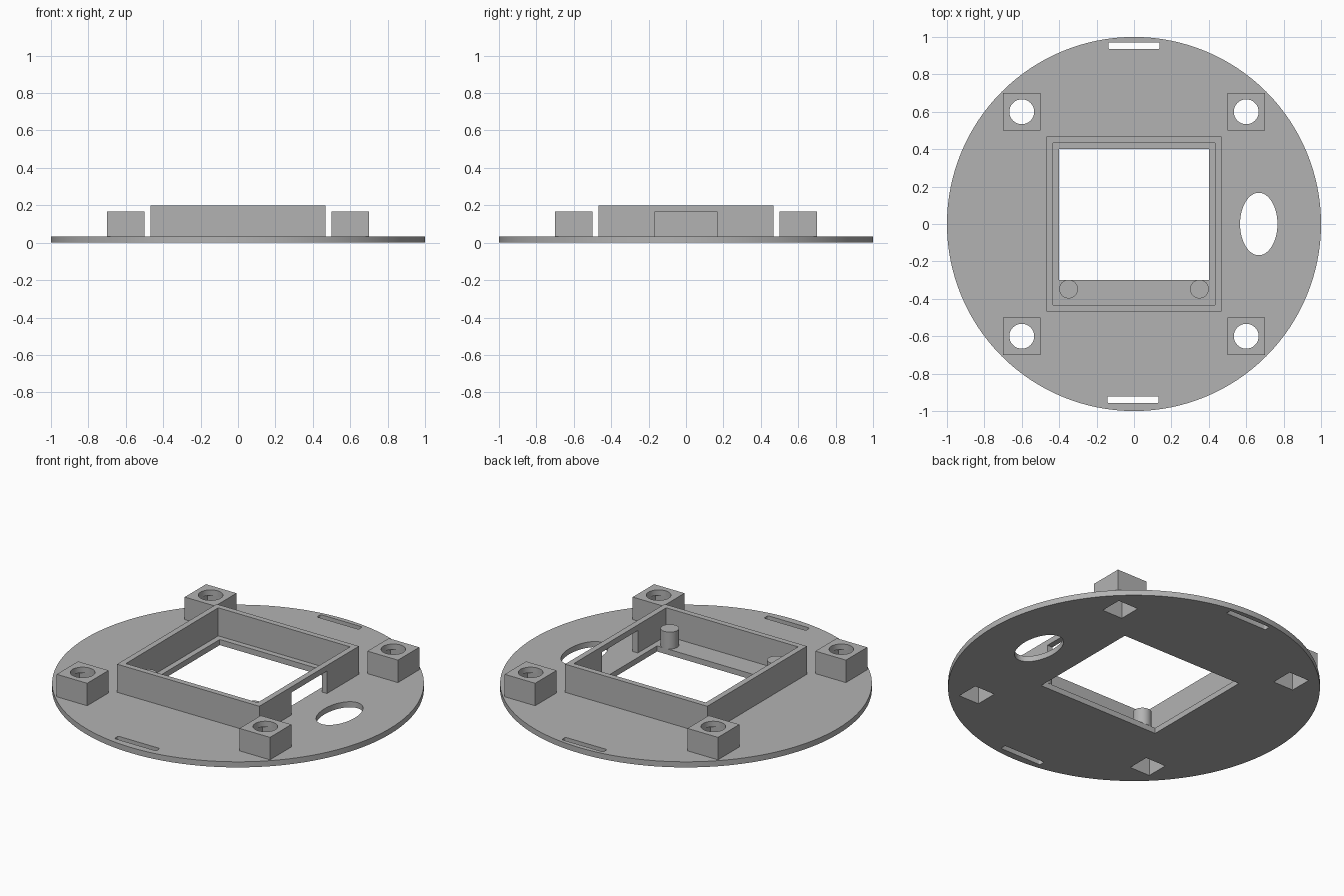
import bpy, bmesh
from math import radians
from mathutils import Matrix

cube = bpy.data.objects.get("Cube")
if cube:
    bpy.data.objects.remove(cube, do_unlink=True)

grey = bpy.data.materials.new("plain grey")
grey.use_nodes = True
grey.diffuse_color = (0.45, 0.45, 0.45, 1)
grey.node_tree.nodes["Principled BSDF"].inputs["Base Color"].default_value = (0.45, 0.45, 0.45, 1)

T = 1 / 30  # sheet and wall thickness


def finish(name, bm):
    mesh = bpy.data.meshes.new(name)
    bm.to_mesh(mesh)
    bm.free()
    mesh.materials.append(grey)
    ob = bpy.data.objects.new(name, mesh)
    bpy.context.collection.objects.link(ob)
    return ob


def box(name, x0, x1, y0, y1, z0, z1, round_corners=0):
    bm = bmesh.new()
    place = Matrix.Translation(((x0 + x1) / 2, (y0 + y1) / 2, (z0 + z1) / 2))
    bmesh.ops.create_cube(bm, size=1, matrix=place @ Matrix.Diagonal((x1 - x0, y1 - y0, z1 - z0, 1)))
    if round_corners:
        upright = [e for e in bm.edges if abs(e.verts[0].co.z - e.verts[1].co.z) > 0.01]
        bmesh.ops.bevel(bm, geom=upright, offset=round_corners, segments=3, profile=0.5, affect='EDGES')
    return finish(name, bm)


def disc(name, x, y, rx, ry, z0, z1, sides=64):
    bm = bmesh.new()
    place = Matrix.Translation((x, y, (z0 + z1) / 2)) @ Matrix.Diagonal((rx, ry, 1, 1))
    bmesh.ops.create_cone(bm, cap_ends=True, segments=sides, radius1=1, radius2=1,
                          depth=z1 - z0, matrix=place)
    return finish(name, bm)


def cut(target, cutter):
    mod = target.modifiers.new("cut", 'BOOLEAN')
    mod.operation = 'DIFFERENCE'
    mod.solver = 'EXACT'
    mod.object = cutter
    bpy.context.view_layer.objects.active = target
    bpy.ops.object.modifier_apply(modifier=mod.name)
    bpy.data.objects.remove(cutter, do_unlink=True)


# Round base plate with window, cable hole and strap slots
plate = disc("base_plate", 0, 0, 1, 1, 0, T, 128)
cut(plate, box("window_cutter", -0.4, 0.4, -0.3, 0.4, -0.1, 0.1))
cut(plate, disc("cable_cutter", 0.667, 0, 0.1, 0.167, -0.1, 0.1))
for x, y in ((0, 0.953), (-0.005, -0.939)):
    cut(plate, box("slot_cutter", x - 0.137, x + 0.137, y - 0.018, y + 0.018, -0.1, 0.1, 0.008))

# Square frame, open on its left wall
frame = box("frame", -0.467, 0.467, -0.467, 0.467, T, 0.2)
cut(frame, box("inside_cutter", -0.433, 0.433, -0.433, 0.433, -0.1, 0.3))
cut(frame, box("doorway_cutter", 0.4, 0.5, -0.167, 0.167, 0, 5 * T))

# Corner posts: round hole on top, square pocket from below through the plate
parts = [plate, frame]
h = 2 * T
for front, y in (("front", -0.6), ("back", 0.6)):
    for side, x in (("right", -0.6), ("left", 0.6)):
        post = box(f"{front}_{side}_post", x - 0.1, x + 0.1, y - 0.1, y + 0.1, T, 5 * T)
        cut(post, box("pocket_cutter", x - h, x + h, y - h, y + h, -0.1, 4 * T))
        cut(post, disc("hole_cutter", x, y, h * 0.995, h * 0.995, 3 * T, 0.3, 48))
        cut(plate, box("pocket_cutter", x - h, x + h, y - h, y + h, -0.1, 0.1))
        parts.append(post)

# Round standoffs on the front ledge
for side, x in (("right", -0.35), ("left", 0.35)):
    parts.append(disc(f"{side}_standoff", x, -0.348, 0.05, 0.05, T, 4 * T, 48))

# Smooth the curved walls, keep the corners crisp
bpy.ops.object.select_all(action='DESELECT')
for ob in parts:
    ob.select_set(True)
bpy.context.view_layer.objects.active = plate
bpy.ops.object.shade_smooth_by_angle(angle=radians(35))
